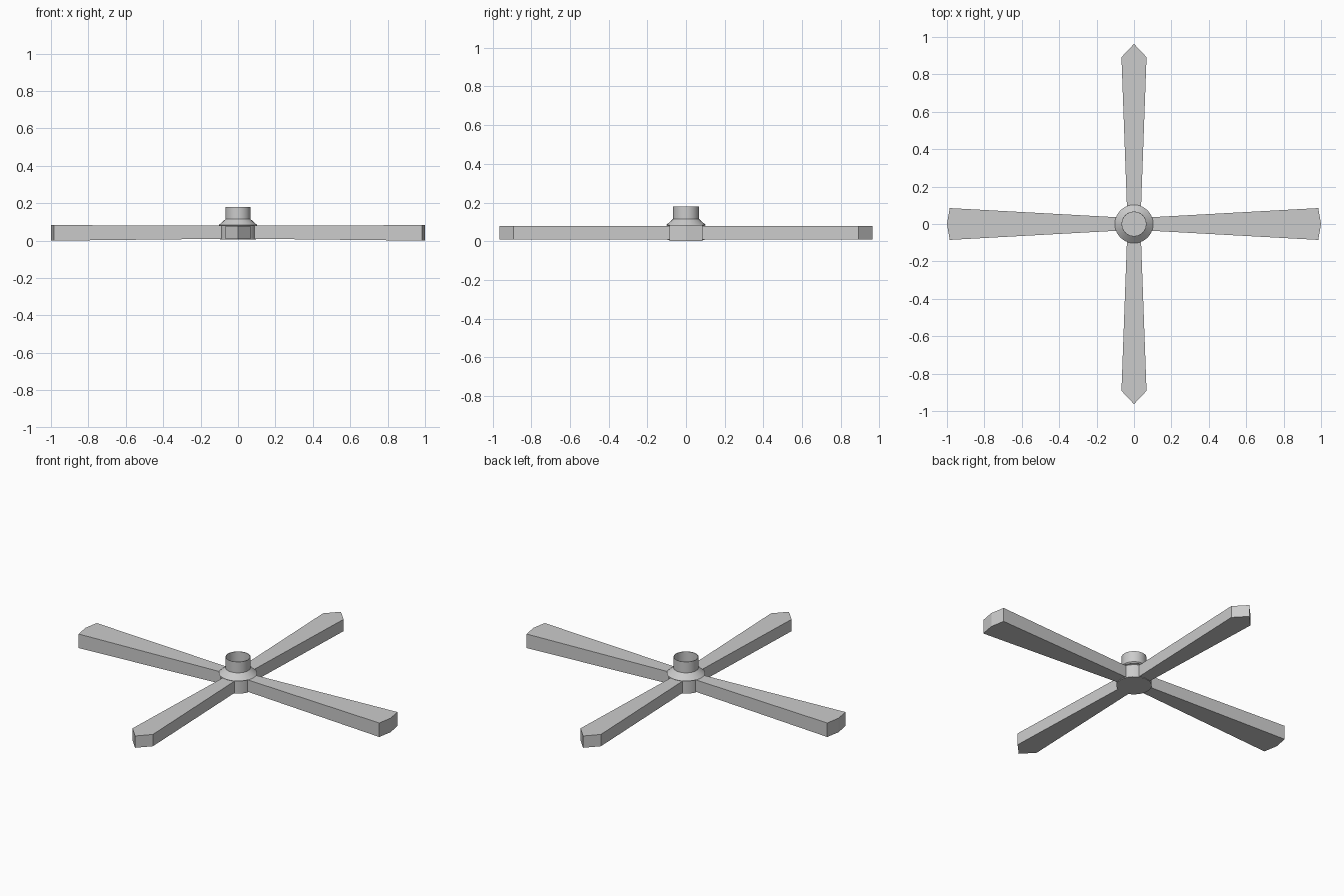
import bpy, bmesh, math

cube = bpy.data.objects.get("Cube")
if cube:
    bpy.data.objects.remove(cube, do_unlink=True)

grey = bpy.data.materials.new("plain_grey")
grey.use_nodes = True
COLOR = (0.6, 0.6, 0.6, 1)
grey.diffuse_color = COLOR
grey.node_tree.nodes["Principled BSDF"].inputs["Base Color"].default_value = COLOR


def finish(name, bm, smooth=False):
    bmesh.ops.recalc_face_normals(bm, faces=bm.faces)
    mesh = bpy.data.meshes.new(name)
    bm.to_mesh(mesh)
    bm.free()
    mesh.materials.append(grey)
    ob = bpy.data.objects.new(name, mesh)
    bpy.context.collection.objects.link(ob)
    if smooth:
        bpy.ops.object.select_all(action='DESELECT')
        ob.select_set(True)
        bpy.context.view_layer.objects.active = ob
        bpy.ops.object.shade_smooth_by_angle(angle=math.radians(30))
    return ob


def blade(name, angle, root_w, tip_w, shoulder, tip, z_root, z_tip):
    """Tapered bar with a pointed end, running outward from the hub."""
    outline = [(0.07, -root_w), (shoulder, -tip_w), (tip, 0),
               (shoulder, tip_w), (0.07, root_w)]
    c, s = math.cos(angle), math.sin(angle)
    bm = bmesh.new()
    rings = []
    for level in (0, 1):
        ring = []
        for x, y in outline:
            z = z_root[level] if x < 0.1 else z_tip[level]
            ring.append(bm.verts.new((x * c - y * s, x * s + y * c, z)))
        rings.append(ring)
    low, high = rings
    bm.faces.new(low)
    bm.faces.new(high)
    n = len(outline)
    for i in range(n):
        j = (i + 1) % n
        bm.faces.new((low[i], low[j], high[j], high[i]))
    return finish(name, bm)


# Four blades: the side pair is wider and blunter than the front and back pair
for name, deg in (("left_blade", 0), ("right_blade", 180)):
    blade(name, math.radians(deg), 0.035, 0.085, 0.985, 1.0,
          (0.01, 0.08), (0.0, 0.083))
for name, deg in (("back_blade", 90), ("front_blade", 270)):
    blade(name, math.radians(deg), 0.037, 0.067, 0.892, 0.963,
          (0.008, 0.078), (0.008, 0.078))

# Hub: round body, sloped collar and an open socket on top
profile = [(0.095, 0.005), (0.095, 0.08), (0.103, 0.083), (0.067, 0.115),
           (0.067, 0.18), (0.064, 0.18), (0.064, 0.11)]
SIDES = 24
bm = bmesh.new()
rings = []
for r, z in profile:
    rings.append([bm.verts.new((r * math.cos(2 * math.pi * i / SIDES),
                                r * math.sin(2 * math.pi * i / SIDES), z))
                  for i in range(SIDES)])
for a, b in zip(rings, rings[1:]):
    for i in range(SIDES):
        j = (i + 1) % SIDES
        bm.faces.new((a[i], a[j], b[j], b[i]))
bm.faces.new(rings[0])
bm.faces.new(rings[-1])
finish("hub", bm, smooth=True)
